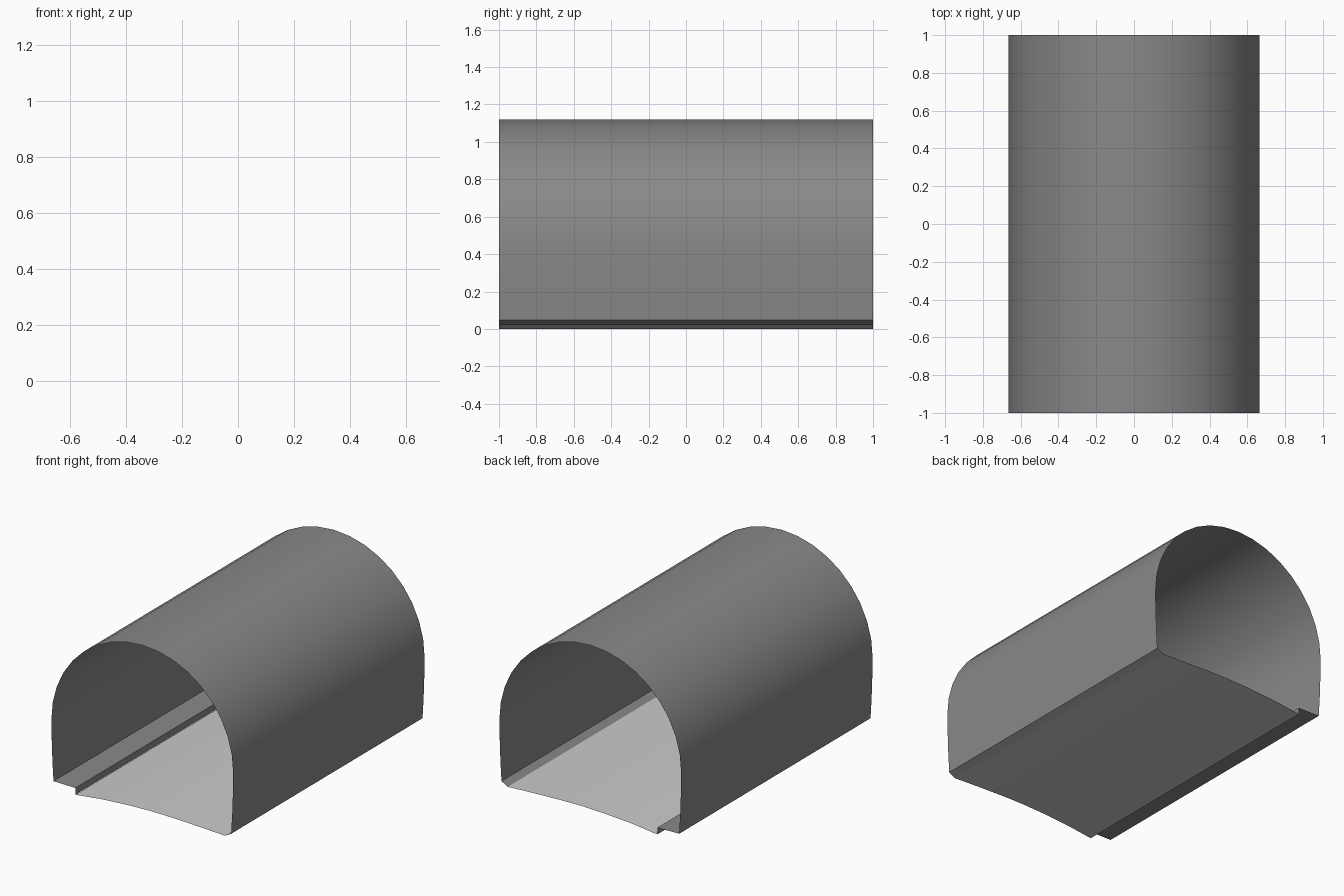
import bpy, bmesh, math

if "Cube" in bpy.data.objects:
    bpy.data.objects.remove(bpy.data.objects["Cube"])

def material(name, v):
    m = bpy.data.materials.new(name)
    m.diffuse_color = (v, v, v, 1)
    m.use_nodes = True
    m.node_tree.nodes["Principled BSDF"].inputs["Base Color"].default_value = m.diffuse_color
    return m

concrete = material("dark concrete", 0.25)
paving = material("light paving", 0.6)

def extrude_profile(name, pts, mat, angle):
    """Sweep an open (x, z) profile along y as a thin sheet."""
    bm = bmesh.new()
    rows = [[bm.verts.new((x, y, z)) for x, z in pts] for y in (-1, 1)]
    for i in range(len(pts) - 1):
        bm.faces.new((rows[0][i], rows[0][i + 1], rows[1][i + 1], rows[1][i]))
    me = bpy.data.meshes.new(name)
    bm.to_mesh(me)
    bm.free()
    me.materials.append(mat)
    ob = bpy.data.objects.new(name, me)
    bpy.context.collection.objects.link(ob)
    bpy.ops.object.select_all(action='DESELECT')
    ob.select_set(True)
    bpy.context.view_layer.objects.active = ob
    bpy.ops.object.shade_smooth_by_angle(angle=math.radians(angle))
    return ob

# vault: round arch on slightly inward-curving walls
R, SPRING = 0.665, 0.455
wall = [(0.65, 0.047), (0.658, 0.18), (0.663, 0.32)]
arch = [(R * math.cos(math.pi * i / 18), SPRING + R * math.sin(math.pi * i / 18))
        for i in range(19)]
extrude_profile("tunnel_vault", [*wall, *arch, *[(-x, z) for x, z in reversed(wall)]][::-1],
                concrete, 35)

# raised walkway with its curb
extrude_profile("walkway", [(-0.65, 0.047), (-0.49, 0.045), (-0.49, 0.002)], concrete, 30)

# slanted kerb on the other side
extrude_profile("kerb", [(0.605, 0.022), (0.65, 0.047)], concrete, 30)

# cambered floor
extrude_profile("floor", [(-0.49, 0.0), (-0.3, 0.022), (-0.1, 0.035), (0.06, 0.04),
                          (0.22, 0.038), (0.41, 0.031), (0.605, 0.022)], paving, 30)
